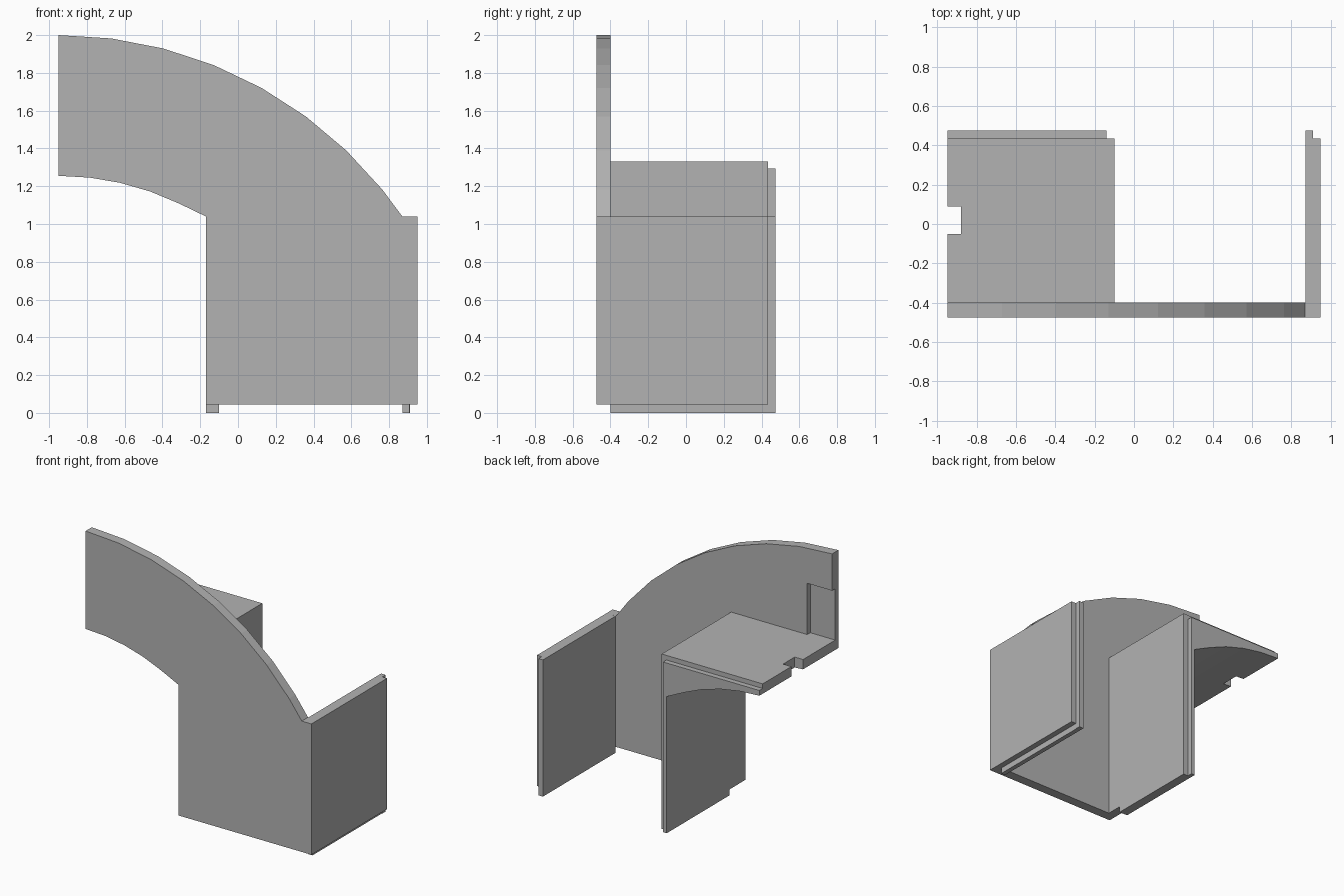
import bpy, bmesh, math

cube = bpy.data.objects.get("Cube")
if cube:
    bpy.data.objects.remove(cube, do_unlink=True)

grey = bpy.data.materials.new("plain_grey")
grey.use_nodes = True
grey.diffuse_color = (0.45, 0.45, 0.45, 1)
grey.node_tree.nodes["Principled BSDF"].inputs["Base Color"].default_value = grey.diffuse_color


def prism(name, profile, y0, y1):
    """Extrude an x-z outline from y0 to y1."""
    bm = bmesh.new()
    face = bm.faces.new([bm.verts.new((x, y0, z)) for x, z in profile])
    ext = bmesh.ops.extrude_face_region(bm, geom=[face])
    verts = [v for v in ext["geom"] if isinstance(v, bmesh.types.BMVert)]
    bmesh.ops.translate(bm, verts=verts, vec=(0, y1 - y0, 0))
    bmesh.ops.recalc_face_normals(bm, faces=bm.faces)
    mesh = bpy.data.meshes.new(name)
    bm.to_mesh(mesh)
    bm.free()
    mesh.materials.append(grey)
    obj = bpy.data.objects.new(name, mesh)
    bpy.context.collection.objects.link(obj)
    return obj


def box(name, x0, x1, y0, y1, z0, z1):
    return prism(name, [(x0, z0), (x1, z0), (x1, z1), (x0, z1)], y0, y1)


def cut(obj, cutter):
    """Subtract the cutter, then remove it."""
    mod = obj.modifiers.new("cut", "BOOLEAN")
    mod.operation = "DIFFERENCE"
    mod.solver = "EXACT"
    mod.object = cutter
    bpy.context.view_layer.objects.active = obj
    bpy.ops.object.modifier_apply(modifier=mod.name)
    bpy.data.objects.remove(cutter, do_unlink=True)


def arc(radius, degrees):
    return [(END + radius * math.sin(math.radians(a)),
             CENTRE_Z + radius * math.cos(math.radians(a))) for a in degrees]


# Shared dimensions
END, SIDE = -0.95, 0.95
CENTRE_Z = -0.205
FRONT, INNER, STEP, BACK = -0.475, -0.4, 0.435, 0.475
BASE, SHOULDER, ROOF = 0.045, 1.04, 1.33
POST_IN, POST_OUT = -0.17, -0.10

outer_arc = arc(2.205, [7.28 * i for i in range(8)] + [55.6])
inner_arc = arc(1.46, [6.46 * i for i in range(6)])
inner_arc[-1] = (POST_IN, SHOULDER)

# Curved front panel with a shallow recess on its inside face
front = prism("front_panel", outer_arc + [
    (SIDE, SHOULDER), (SIDE, BASE), (POST_IN, BASE)] + inner_arc[::-1], FRONT, INNER)
cut(front, box("recess_cutter", END - 0.1, -0.74, -0.437, INNER + 0.1, ROOF, 1.72))

# Outer side wall with its back and bottom tongues
box("side_wall", 0.872, SIDE, INNER, STEP, BASE, SHOULDER)
box("side_back_tongue", 0.872, 0.91, STEP, BACK, 0, SHOULDER)
box("side_bottom_tongue", 0.872, 0.907, INNER, STEP, 0, BASE)

# Inner wall and arched ledge in one piece, with a slot in the ledge end
ledge = prism("inner_wall_and_ledge", inner_arc + [
    (POST_IN, BASE), (POST_OUT, BASE), (POST_OUT, ROOF), (END, ROOF)], INNER, STEP)
cut(ledge, box("slot_cutter", END - 0.1, -0.88, -0.05, 0.09, SHOULDER, ROOF + 0.1))

# Inner tongues
prism("inner_back_tongue", inner_arc + [
    (POST_IN, 0), (-0.14, 0), (-0.14, 1.295), (END, 1.295)], STEP, BACK)
box("inner_bottom_tongue", POST_IN, POST_OUT, -0.28, STEP, 0, BASE)
